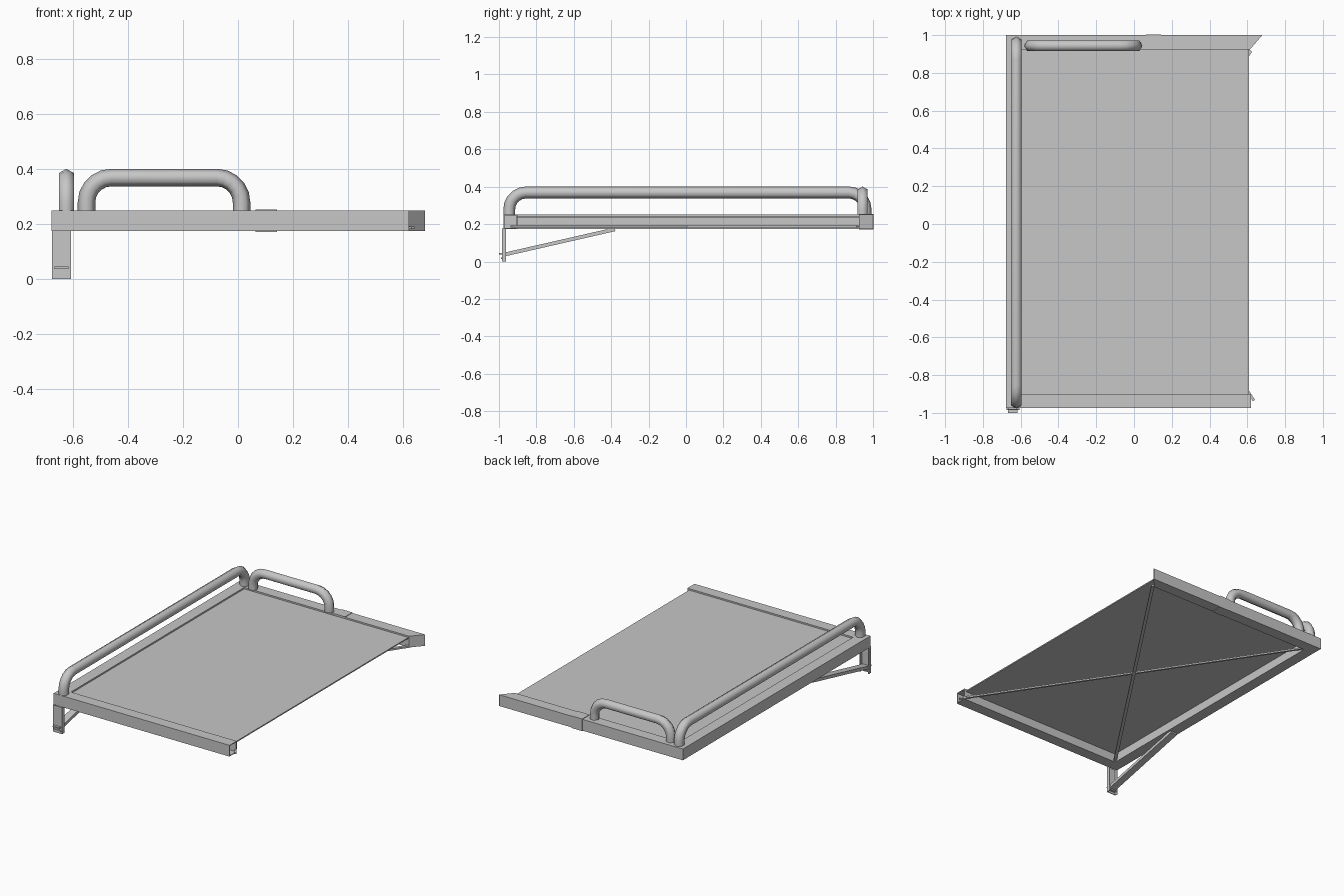
import bpy, bmesh, math
from mathutils import Vector

if "Cube" in bpy.data.objects:
    bpy.data.objects.remove(bpy.data.objects["Cube"])

grey = bpy.data.materials.new("steel grey")
grey.diffuse_color = (0.57, 0.57, 0.57, 1)
grey.use_nodes = True
grey.node_tree.nodes["Principled BSDF"].inputs["Base Color"].default_value = grey.diffuse_color


def finish(name, bm, smooth=False):
    bmesh.ops.recalc_face_normals(bm, faces=bm.faces)
    mesh = bpy.data.meshes.new(name)
    bm.to_mesh(mesh)
    bm.free()
    mesh.materials.append(grey)
    ob = bpy.data.objects.new(name, mesh)
    bpy.context.collection.objects.link(ob)
    if smooth:
        bpy.ops.object.select_all(action='DESELECT')
        bpy.context.view_layer.objects.active = ob
        ob.select_set(True)
        bpy.ops.object.shade_smooth_by_angle(angle=math.radians(65))
    return ob


def skin(bm, rows):
    n = len(rows[0])
    for a, b in zip(rows, rows[1:]):
        for i in range(n):
            j = (i + 1) % n
            bm.faces.new((a[i], a[j], b[j], b[i]))


def loft(name, rings, smooth=False):
    """Skin a row of closed rings and cap both ends."""
    bm = bmesh.new()
    rows = [[bm.verts.new(p) for p in ring] for ring in rings]
    skin(bm, rows)
    bm.faces.new(rows[0])
    bm.faces.new(rows[-1])
    return finish(name, bm, smooth)


def hollow_loft(name, outer, inner):
    """Two nested skins joined by a rim at each end."""
    bm = bmesh.new()
    o, i = [[[bm.verts.new(p) for p in ring] for ring in rings] for rings in (outer, inner)]
    skin(bm, o)
    skin(bm, i)
    skin(bm, [o[0], i[0]])
    skin(bm, [o[-1], i[-1]])
    return finish(name, bm)


def box(name, lo, hi):
    (x0, y0, z0), (x1, y1, z1) = lo, hi
    ring = lambda z: [(x0, y0, z), (x1, y0, z), (x1, y1, z), (x0, y1, z)]
    return loft(name, [ring(z0), ring(z1)])


def bar(name, a, b, width, thick):
    """Flat bar between two points, its top facing up."""
    a, b = Vector(a), Vector(b)
    d = (b - a).normalized()
    side = d.cross(Vector((0, 0, 1))).normalized()
    up = side.cross(d)
    ring = lambda p: [p + side * s * width / 2 + up * t * thick / 2
                      for s, t in ((-1, -1), (1, -1), (1, 1), (-1, 1))]
    return loft(name, [ring(a), ring(b)])


def handrail(name, start, end, top=0.369, base=0.25, bend=0.09, r=0.032):
    """Six-sided tube bent into a low hoop."""
    a, b = Vector(start), Vector(end)
    length = (b - a).length
    d = (b - a).normalized()
    up = Vector((0, 0, 1))
    side = d.cross(up)
    path = [(0, base, 0)]
    steps = 5
    for i in range(steps + 1):
        t = math.pi / 2 * i / steps
        path.append((bend - bend * math.cos(t), top - bend + bend * math.sin(t), t))
    path += [(length - s, z, math.pi - t) for s, z, t in reversed(path)]
    rings = []
    for s, z, t in path:
        outward = -math.cos(t) * d + math.sin(t) * up
        c = a + d * s + up * z
        rings.append([c + r * (math.cos(k * math.pi / 3) * outward
                               + math.sin(k * math.pi / 3) * side) for k in range(6)])
    return loft(name, rings, True)


# Mitred hollow frame on three sides: (inward distance, height)
corners = [lambda d: (.62, -.975 + d), lambda d: (-.677 + d, -.975 + d),
           lambda d: (-.677 + d, 1 - d), lambda d: (.677 - .87 * d, 1 - d)]


def frame_rings(t):
    section = [(t, .175 + t), (t, .25 - t), (.075 - t, .25 - t), (.075 - t, .175 + t)]
    return [[(*c(d), z) for d, z in section] for c in corners]


hollow_loft("box_frame", frame_rings(0), frame_rings(.005))

# Plate closing the mitred end of the back rail
bar("mitre_cap", (.677, 1, .2125), (.612, .925, .2125), .004, .075)

# Joint sleeve on the back rail
box("joint_sleeve", (.064, .925, .172), (.142, 1.002, .253))

# Deck sheet and crossed braces beneath it
box("deck_sheet", (-.605, -.905, .232), (.608, .925, .24))
bar("cross_brace_a", (-.605, .925, .187), (.635, -.935, .187), .014, .01)
bar("cross_brace_b", (-.605, -.905, .187), (.617, .918, .187), .02, .011)

# Handrails
handrail("left_handrail", (-.623, -.945, 0), (-.623, .96, 0))
handrail("back_handrail", (-.55, .944, 0), (.013, .944, 0))

# Channel leg with diagonal strut and foot tabs
leg = [(-.675, -.985), (-.607, -.985), (-.607, -.962), (-.612, -.962),
       (-.612, -.98), (-.67, -.98), (-.67, -.962), (-.675, -.962)]
loft("front_leg", [[(x, y, z) for x, y in leg] for z in (0, .177)])
bar("leg_strut", (-.641, -.98, .035), (-.641, -.38, .172), .048, .02)
box("upper_foot_tab", (-.666, -1, .038), (-.616, -.965, .046))
box("lower_foot_tab", (-.666, -.99, .014), (-.616, -.965, .022))
